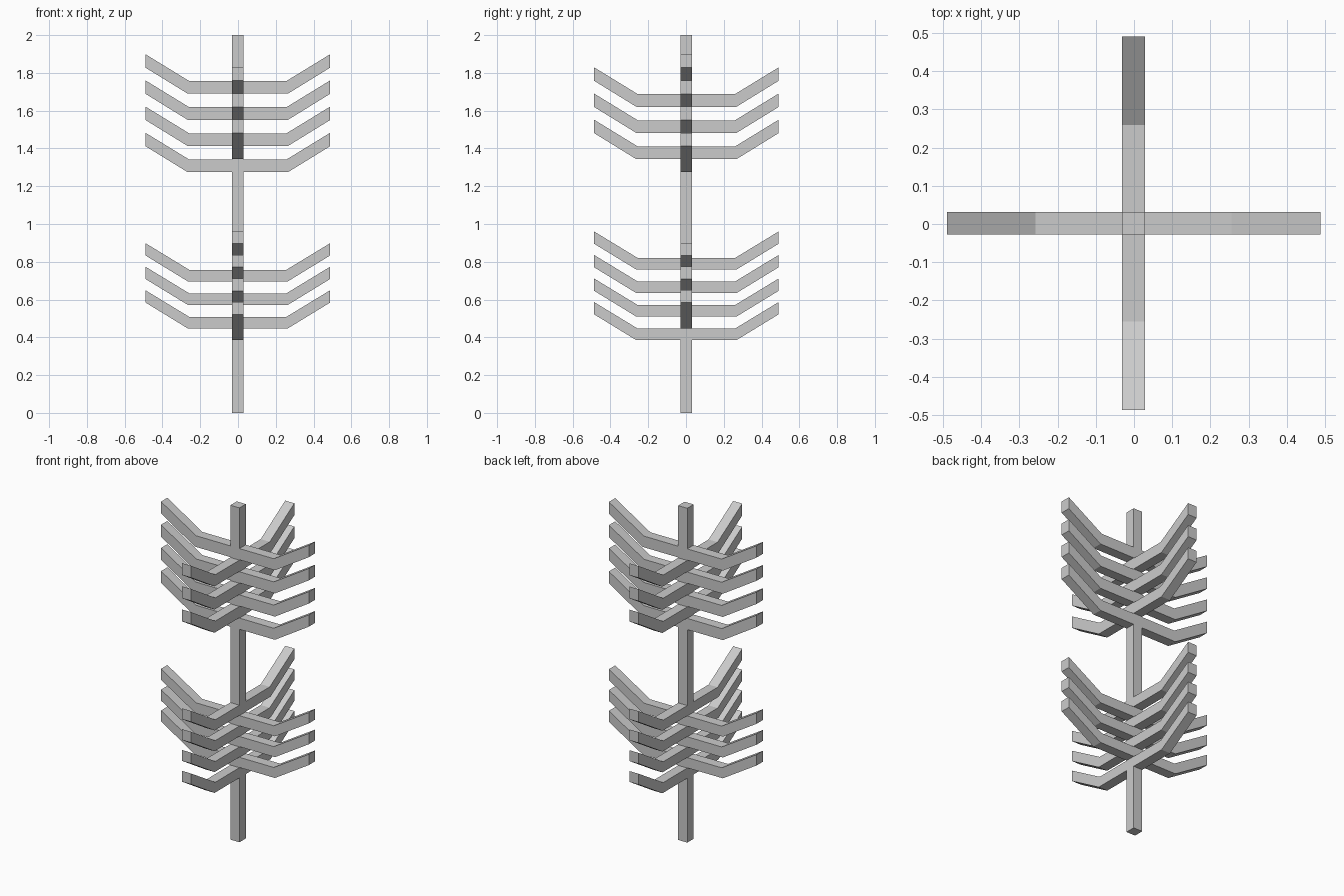
import bpy
import bmesh
from math import pi
from mathutils import Matrix

cube = bpy.data.objects.get("Cube")
if cube:
    bpy.data.objects.remove(cube, do_unlink=True)

HALF = 0.03      # half width of every bar
REACH = 0.489    # arm tip distance
CENTRE = (-0.001, 0.002, 0)

grey = bpy.data.materials.new("light grey")
grey.use_nodes = True
colour = (0.6, 0.6, 0.6, 1)
grey.diffuse_color = colour
grey.node_tree.nodes["Principled BSDF"].inputs["Base Color"].default_value = colour


def extrude_profile(name, points, angle=0.0):
    """Extrude an x-z outline along y, then turn it about z."""
    bm = bmesh.new()
    face = bm.faces.new([bm.verts.new((x, -HALF, z)) for x, z in points])
    result = bmesh.ops.extrude_face_region(bm, geom=[face])
    moved = [v for v in result["geom"] if isinstance(v, bmesh.types.BMVert)]
    bmesh.ops.translate(bm, verts=moved, vec=(0, 2 * HALF, 0))
    bmesh.ops.recalc_face_normals(bm, faces=bm.faces)
    bmesh.ops.transform(bm, verts=bm.verts,
                        matrix=Matrix.Translation(CENTRE) @ Matrix.Rotation(angle, 4, "Z"))
    mesh = bpy.data.meshes.new(name)
    bm.to_mesh(mesh)
    bm.free()
    mesh.materials.append(grey)
    obj = bpy.data.objects.new(name, mesh)
    bpy.context.collection.objects.link(obj)


def arm_pair(name, z, thick, rise, angle):
    """Bar through the post with both ends bent upward."""
    lower = [(0.265, z), (REACH, z + rise)]
    upper = [(REACH, z + rise + thick + 0.004), (0.257, z + thick)]
    right = lower + upper
    left = [(-x, h) for x, h in reversed(right)]
    extrude_profile(name, right + left, angle)


# Central post
extrude_profile("post", [(-HALF, 0), (HALF, 0), (HALF, 2), (-HALF, 2)])

# Two tiers of crossed arms, alternating direction going up
tiers = [("lower", 0.385, 0.0623, 0.061, 0.137, 1),
         ("upper", 1.274, 0.0693, 0.067, 0.138, 0)]
for tier, base, step, thick, rise, first in tiers:
    for i in range(7):
        angle = pi / 2 * ((i + first) % 2)
        arm_pair(f"{tier}_arm_{i + 1}", base + i * step, thick, rise, angle)
